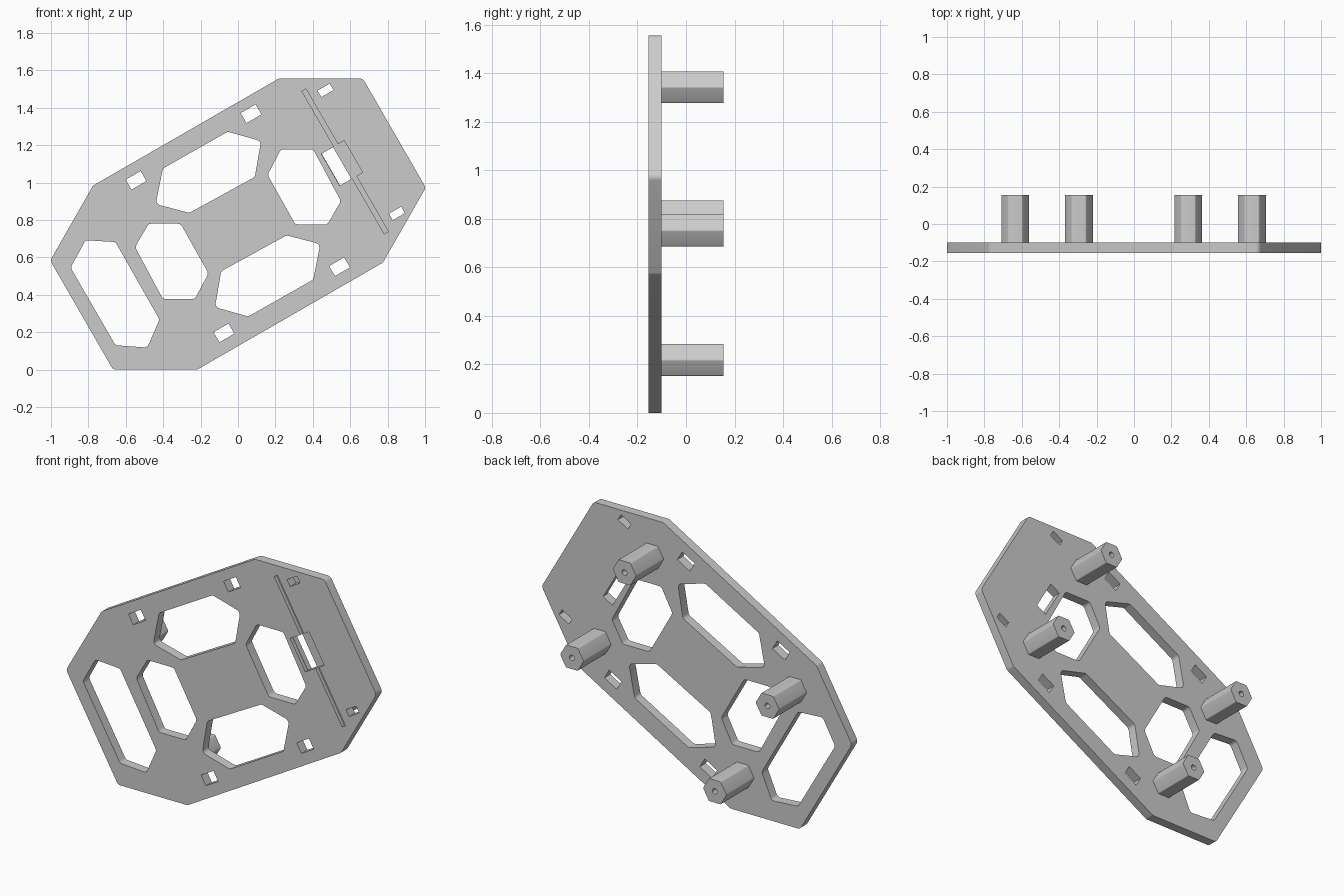
import bpy, bmesh, math
from mathutils import Vector

cube = bpy.data.objects.get("Cube")
if cube:
    bpy.data.objects.remove(cube, do_unlink=True)

FRONT, BACK, TIP = -0.155, -0.1, 0.155
MID_Z = 0.778
TILT = math.radians(30)

grey = bpy.data.materials.new("light grey")
grey.use_nodes = True
grey.diffuse_color = (0.6, 0.6, 0.6, 1)
grey.node_tree.nodes["Principled BSDF"].inputs["Base Color"].default_value = (0.6, 0.6, 0.6, 1)


def rounded(points, radius, steps=4):
    """Replace each corner of a convex outline by an arc."""
    if radius == 0:
        return [Vector(p) for p in points]
    out = []
    count = len(points)
    for i in range(count):
        p = Vector(points[i])
        a = (Vector(points[i - 1]) - p).normalized()
        b = (Vector(points[(i + 1) % count]) - p).normalized()
        half = a.angle(b) / 2
        centre = p + (a + b).normalized() * radius / math.sin(half)
        start = p + a * radius / math.tan(half) - centre
        end = p + b * radius / math.tan(half) - centre
        for s in range(steps + 1):
            out.append(centre + start.lerp(end, s / steps).normalized() * radius)
    return out


def turned(points):
    """Half turn about the middle of the plate."""
    return [(-x, 2 * MID_Z - z) for x, z in points]


def tilted_rect(x, z, along, across):
    """Rectangle whose long side follows the tilt of the plate."""
    u = Vector((math.cos(TILT), math.sin(TILT))) * along / 2
    v = Vector((-math.sin(TILT), math.cos(TILT))) * across / 2
    c = Vector((x, z))
    return [c - u - v, c + u - v, c + u + v, c - u + v]


def ring(x, z, radius, sides):
    return [(x + radius * math.cos(k * math.tau / sides),
             z + radius * math.sin(k * math.tau / sides)) for k in range(sides)]


def prisms(name, outlines, y0, y1):
    """Extrude x/z outlines from y0 to y1 as one object."""
    bm = bmesh.new()
    for outline in outlines:
        face = bm.faces.new([bm.verts.new((p[0], y0, p[1])) for p in outline])
        new = bmesh.ops.extrude_face_region(bm, geom=[face])["geom"]
        verts = [g for g in new if isinstance(g, bmesh.types.BMVert)]
        bmesh.ops.translate(bm, verts=verts, vec=(0, y1 - y0, 0))
    bmesh.ops.recalc_face_normals(bm, faces=bm.faces)
    mesh = bpy.data.meshes.new(name)
    bm.to_mesh(mesh)
    bm.free()
    mesh.materials.append(grey)
    obj = bpy.data.objects.new(name, mesh)
    bpy.context.collection.objects.link(obj)
    return obj


def activate(obj):
    bpy.ops.object.select_all(action='DESELECT')
    obj.select_set(True)
    bpy.context.view_layer.objects.active = obj


def cut(obj, cutter):
    mod = obj.modifiers.new("cut", 'BOOLEAN')
    mod.operation = 'DIFFERENCE'
    mod.solver = 'EXACT'
    mod.object = cutter
    activate(obj)
    bpy.ops.object.modifier_apply(modifier=mod.name)
    bpy.data.objects.remove(cutter, do_unlink=True)


def smooth(obj):
    activate(obj)
    bpy.ops.object.shade_smooth_by_angle(angle=math.radians(25))


# Base plate outline: one half, then its half turn
half_outline = [(-0.668, 0), (-1.004, 0.583), (-0.775, 0.984), (0.218, 1.556)]
plate = prisms("base_plate", [rounded(half_outline + turned(half_outline), 0.03)], FRONT, BACK)

# Large openings
end_window = [(-0.895, 0.545), (-0.815, 0.692), (-0.655, 0.682),
              (-0.42, 0.268), (-0.485, 0.118), (-0.655, 0.13)]
hex_window = [(-0.55, 0.655), (-0.478, 0.78), (-0.307, 0.78),
              (-0.158, 0.515), (-0.23, 0.378), (-0.402, 0.378)]
long_window = [(-0.44, 0.885), (-0.402, 1.075), (-0.055, 1.272),
               (0.123, 1.222), (0.09, 1.03), (-0.26, 0.838)]
windows = [end_window, hex_window, turned(hex_window), long_window, turned(long_window)]
openings = [rounded(w, 0.025) for w in windows]

# Small slots along the edges and the connector opening
for x, z in [(-0.545, 1.012), (0.07, 1.368), (0.543, 0.55), (-0.075, 0.196)]:
    openings.append(tilted_rect(x, z, 0.092, 0.062))
for x, z in [(0.468, 1.493), (0.85, 0.835)]:
    openings.append(tilted_rect(x, z, 0.075, 0.04))
openings.append(tilted_rect(0.527, 1.087, 0.07, 0.196))
cut(plate, prisms("opening_cutter", openings, FRONT - 0.1, BACK + 0.1))

# Shallow recess and groove in the front
FLOOR = FRONT + 0.022
cut(plate, prisms("recess_cutter", [tilted_rect(0.556, 1.104, 0.141, 0.196)], FRONT - 0.1, FLOOR))
cut(plate, prisms("groove_cutter", [tilted_rect(0.573, 1.113, 0.025, 0.88)], FRONT - 0.1, FLOOR))
smooth(plate)

# Hexagonal standoffs with a screw hole
posts = {"lower": (-0.295, 0.218), "left": (0.63, 0.752),
         "upper": (0.29, 1.342), "right": (-0.635, 0.809)}
for side, (x, z) in posts.items():
    post = prisms(side + "_standoff", [rounded(ring(x, z, 0.076, 6), 0.008, 3)], BACK, TIP)
    cut(post, prisms("screw_cutter", [ring(x, z, 0.016, 16)], BACK + 0.05, TIP + 0.05))
    smooth(post)
